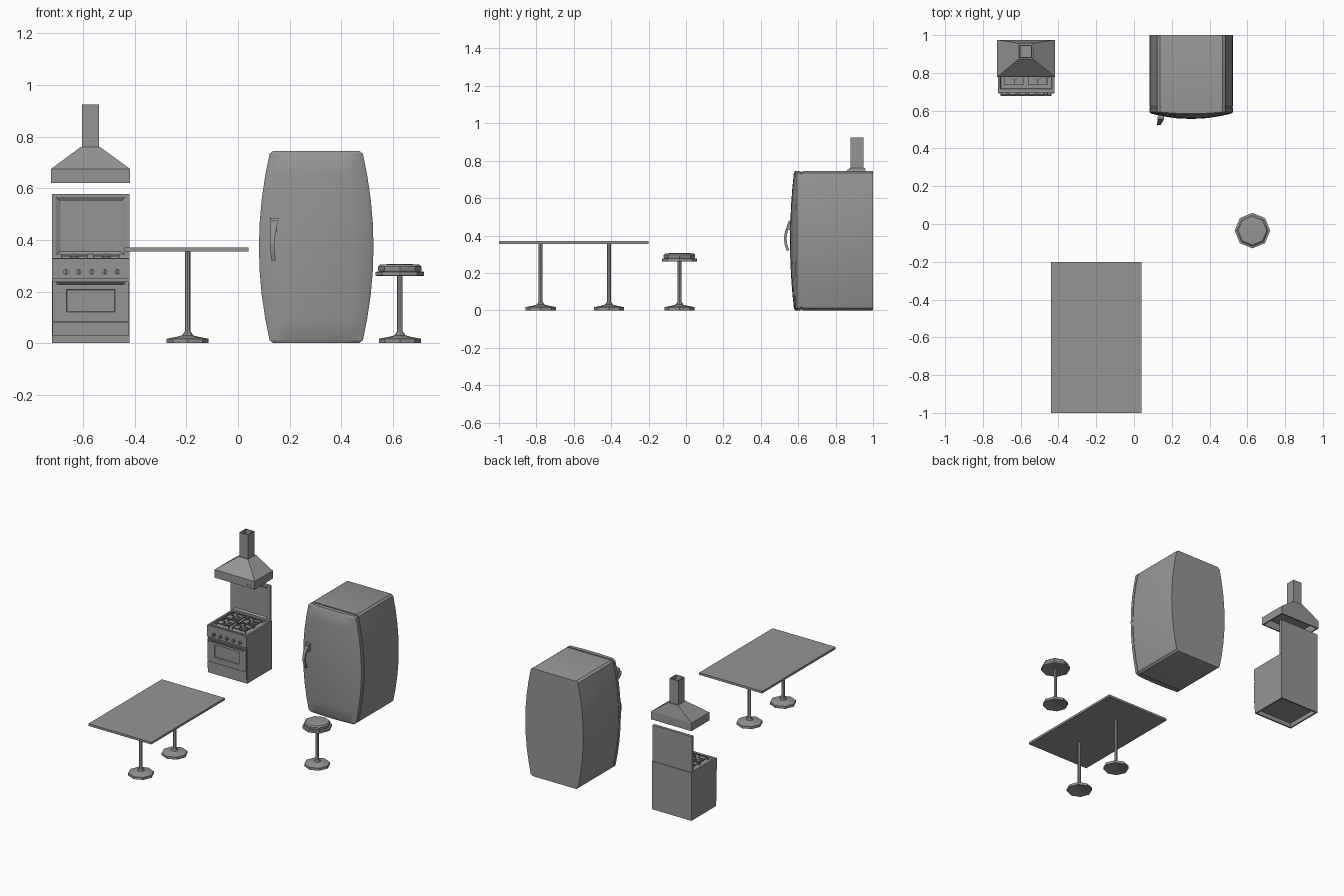
import bpy, bmesh, math
from mathutils import Vector

cube = bpy.data.objects.get("Cube")
if cube:
    bpy.data.objects.remove(cube)

grey = bpy.data.materials.new("plain grey")
grey.use_nodes = True
grey.diffuse_color = (0.3, 0.3, 0.3, 1)
grey.node_tree.nodes["Principled BSDF"].inputs["Base Color"].default_value = (0.3, 0.3, 0.3, 1)


def finish(name, bm, smooth=None, fix=True):
    if fix:
        bmesh.ops.recalc_face_normals(bm, faces=bm.faces)
    me = bpy.data.meshes.new(name)
    bm.to_mesh(me)
    bm.free()
    ob = bpy.data.objects.new(name, me)
    bpy.context.collection.objects.link(ob)
    me.materials.append(grey)
    if smooth:
        bpy.ops.object.select_all(action="DESELECT")
        ob.select_set(True)
        bpy.context.view_layer.objects.active = ob
        bpy.ops.object.shade_smooth_by_angle(angle=math.radians(smooth))
    return ob


def loft(name, loops, start=True, end=True, smooth=None):
    """Skin a list of equal-length closed loops."""
    bm = bmesh.new()
    rings = [[bm.verts.new(p) for p in lp] for lp in loops]
    n = len(rings[0])
    for a, b in zip(rings, rings[1:]):
        for i in range(n):
            j = (i + 1) % n
            bm.faces.new((a[i], a[j], b[j], b[i]))
    if start:
        bm.faces.new(rings[0][::-1])
    if end:
        bm.faces.new(rings[-1])
    return finish(name, bm, smooth)


def flat(x0, x1, y0, y1, z):
    return [(x0, y0, z), (x1, y0, z), (x1, y1, z), (x0, y1, z)]


def upright(x0, x1, z0, z1, y):
    return [(x0, y, z0), (x1, y, z0), (x1, y, z1), (x0, y, z1)]


def box(name, x0, x1, y0, y1, z0, z1):
    return loft(name, [flat(x0, x1, y0, y1, z0), flat(x0, x1, y0, y1, z1)])


def lathe(name, x, y, profile, sides=8, smooth=None):
    """Turn (radius, height) pairs about a vertical axis."""
    turn = [2 * math.pi * i / sides for i in range(sides)]
    return loft(name, [[(x + r * math.cos(a), y + r * math.sin(a), z) for a in turn]
                       for r, z in profile], smooth=smooth)


def rod(name, a, b, r, sides=8):
    a, b = Vector(a), Vector(b)
    q = (b - a).to_track_quat("Z", "Y")
    ring = [q @ Vector((r * math.cos(t), r * math.sin(t), 0))
            for t in (2 * math.pi * i / sides for i in range(sides))]
    return loft(name, [[p + v for v in ring] for p in (a, b)], smooth=40)


# Pedestals share one foot with a hollow underside
def pedestal(name, x, y, top):
    lathe(name, x, y, [(0.004, 0.016), (0.081, 0), (0.081, 0.017), (0.045, 0.024),
                       (0.022, 0.03), (0.011, 0.045), (0.011, top)], smooth=35)


# Table
box("table_top", -0.44, 0.04, -1, -0.2, 0.355, 0.37)
for label, y in (("front", -0.777), ("back", -0.412)):
    pedestal("table_leg_" + label, -0.195, y, 0.356)

# Stool
SX, SY = 0.627, -0.035
pedestal("stool_leg", SX, SY, 0.265)
lathe("stool_seat_rim", SX, SY, [(0.011, 0.268), (0.088, 0.26), (0.094, 0.262),
                                 (0.094, 0.276), (0.083, 0.278)])
lathe("stool_cushion", SX, SY, [(0.08, 0.276), (0.084, 0.282), (0.084, 0.296),
                                (0.076, 0.304), (0.03, 0.307)], smooth=35)

# Fridge: a barrel outline carried from back to front
CX, CZ, H = 0.303, 0.3725, 0.3725
STEPS = [-1, -0.97, -0.75, -0.5, -0.25, 0, 0.25, 0.5, 0.75, 0.97, 1]


def half_width(w):
    return 0.222 - 0.044 * w * w - (0.012 if abs(w) == 1 else 0)


def barrel(y, s=1.0):
    right = [(CX + s * half_width(w), y, CZ + s * H * w) for w in STEPS]
    left = [(CX - s * half_width(w), y, CZ + s * H * w) for w in reversed(STEPS)]
    return right + left


loft("fridge_body", [barrel(1.0, 0.995), barrel(0.995), barrel(0.622)], smooth=30)
loft("fridge_seal", [barrel(0.625, 0.985), barrel(0.605, 0.985)], smooth=30)

# Bulged door: curved front grid joined to a flat back
bm = bmesh.new()
COLS = [-1, -0.94, -0.65, -0.33, 0, 0.33, 0.65, 0.94, 1]
front = []
for w in STEPS:
    row = []
    for u in COLS:
        edge = 0.006 if abs(u) == 1 or abs(w) == 1 else 0
        y = 0.587 - (1 - u * u) * (0.009 + 0.022 * (1 - w * w)) + edge
        row.append(bm.verts.new((CX + u * half_width(w), y, CZ + H * w)))
    front.append(row)
for a, b in zip(front, front[1:]):
    for i in range(len(COLS) - 1):
        bm.faces.new((a[i], a[i + 1], b[i + 1], b[i]))
rim = [e for e in bm.edges if e.is_boundary]
ext = bmesh.ops.extrude_edge_only(bm, edges=rim)["geom"]
for v in ext:
    if isinstance(v, bmesh.types.BMVert):
        v.co.y = 0.613
bmesh.ops.holes_fill(bm, edges=[e for e in bm.edges if e.is_boundary])
finish("fridge_door", bm, 30)

# Fridge handle: a bent, tapering lever on two mounts
path = [(0.141, 0.563, 0.482, 0.017), (0.14, 0.55, 0.462, 0.013), (0.134, 0.536, 0.42, 0.010),
        (0.132, 0.53, 0.385, 0.009), (0.135, 0.535, 0.35, 0.009), (0.137, 0.545, 0.32, 0.008)]
loft("fridge_handle", [[(x - r, y - 0.007, z), (x + r, y - 0.007, z),
                        (x + r, y + 0.007, z), (x - r, y + 0.007, z)] for x, y, z, r in path])
box("fridge_handle_mount", 0.128, 0.152, 0.545, 0.58, 0.43, 0.475)

# Stove body with open underside and sunken hob
L, R, F, B = -0.721, -0.421, 0.702, 0.97
loft("stove_body", [flat(L + 0.01, R - 0.01, F + 0.01, B - 0.01, 0.03),
                    flat(L + 0.01, R - 0.01, F + 0.01, B - 0.01, 0),
                    flat(L, R, F, B, 0), flat(L, R, F, B, 0.33),
                    flat(L + 0.012, R - 0.012, F + 0.012, B - 0.03, 0.33),
                    flat(L + 0.016, R - 0.016, F + 0.016, B - 0.034, 0.322)])
box("stove_control_panel", L, R, 0.694, F, 0.248, 0.328)
box("stove_drawer", L + 0.003, R - 0.003, 0.696, F, 0.03, 0.08)
loft("stove_oven_door", [upright(L + 0.003, R - 0.003, 0.084, 0.238, F),
                         upright(L + 0.003, R - 0.003, 0.084, 0.238, 0.692),
                         upright(-0.665, -0.477, 0.12, 0.207, 0.692),
                         upright(-0.663, -0.479, 0.123, 0.205, 0.699)])

# Knobs and oven handle
for i in range(5):
    x = -0.667 + 0.05 * i
    rod("stove_knob_%d" % (i + 1), (x, F, 0.276), (x, 0.683, 0.276), 0.011)
    box("stove_knob_grip_%d" % (i + 1), x - 0.003, x + 0.003, 0.677, 0.684, 0.267, 0.285)
rod("oven_handle", (-0.705, 0.682, 0.232), (-0.437, 0.682, 0.232), 0.005)
for x in (-0.70, -0.442):
    rod("oven_handle_mount", (x, F, 0.232), (x, 0.678, 0.232), 0.006)

# Burners with pan supports
for x in (-0.634, -0.51):
    for y in (0.78, 0.878):
        lathe("burner", x, y, [(0.026, 0.321), (0.026, 0.327), (0.017, 0.329),
                               (0.017, 0.335), (0.012, 0.337)], 10)
        for s in (-1, 1):
            box("support_side", x + s * 0.05 - 0.002, x + s * 0.05 + 0.002,
                y - 0.043, y + 0.043, 0.336, 0.341)
            box("support_edge", x - 0.05, x + 0.05, y + s * 0.043 - 0.002,
                y + s * 0.043 + 0.002, 0.336, 0.341)
            a, b = sorted((x + s * 0.012, x + s * 0.05))
            box("support_finger", a, b, y - 0.002, y + 0.002, 0.338, 0.345)
            a, b = sorted((y + s * 0.012, y + s * 0.043))
            box("support_finger", x - 0.002, x + 0.002, a, b, 0.338, 0.345)
            for t in (-1, 1):
                px, py = x + s * 0.05, y + t * 0.043
                box("support_foot", px - 0.002, px + 0.002, py - 0.002, py + 0.002, 0.322, 0.337)

# Raised lid with sunken panel
loft("stove_lid", [upright(L, R, 0.331, 0.578, 0.967), upright(L, R, 0.331, 0.578, 0.947),
                   upright(L + 0.015, R - 0.015, 0.345, 0.566, 0.947),
                   upright(L + 0.033, R - 0.033, 0.355, 0.55, 0.957)])

# Extractor hood, open below, and its open flue
HL, HR = -0.724, -0.418
loft("hood", [flat(HL + 0.008, HR - 0.008, 0.787, 0.967, 0.672),
              flat(HL + 0.008, HR - 0.008, 0.787, 0.967, 0.62),
              flat(HL, HR, 0.779, 0.975, 0.62), flat(HL, HR, 0.779, 0.975, 0.675),
              flat(-0.609, -0.535, 0.874, 0.957, 0.76)])
loft("hood_flue", [flat(-0.605, -0.539, 0.88, 0.948, 0.755), flat(-0.605, -0.539, 0.88, 0.948, 0.925),
                   flat(-0.6, -0.544, 0.885, 0.943, 0.925), flat(-0.6, -0.544, 0.885, 0.943, 0.78)])
for x in (-0.475, -0.45):
    box("hood_button", x - 0.005, x + 0.005, 0.776, 0.78, 0.634, 0.642)
